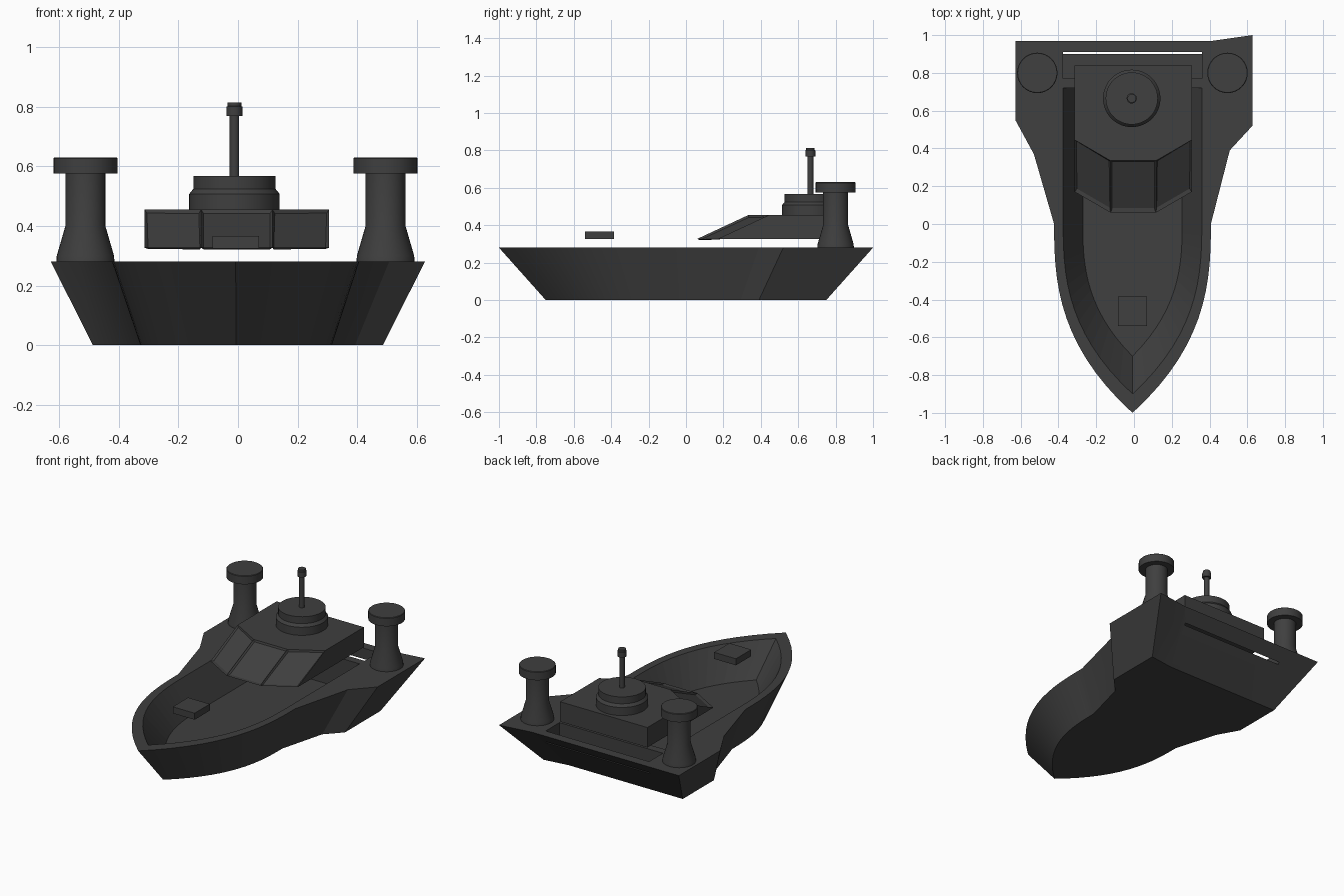
import bpy, bmesh, math

if "Cube" in bpy.data.objects:
    bpy.data.objects.remove(bpy.data.objects["Cube"])

grey = bpy.data.materials.new("dark_grey")
grey.diffuse_color = (0.05, 0.05, 0.05, 1)
grey.use_nodes = True
grey.node_tree.nodes["Principled BSDF"].inputs["Base Color"].default_value = grey.diffuse_color
CX = -0.008   # centreline of the boat


def finish(name, bm, smooth=False):
    bmesh.ops.recalc_face_normals(bm, faces=bm.faces)
    me = bpy.data.meshes.new(name)
    bm.to_mesh(me)
    bm.free()
    ob = bpy.data.objects.new(name, me)
    bpy.context.collection.objects.link(ob)
    me.materials.append(grey)
    if smooth:
        bpy.ops.object.select_all(action='DESELECT')
        bpy.context.view_layer.objects.active = ob
        ob.select_set(True)
        bpy.ops.object.shade_smooth_by_angle(angle=math.radians(30))
    return ob


def loft(low, high):
    """Closed solid between two matching outlines of 3D points."""
    bm = bmesh.new()
    a = [bm.verts.new(p) for p in low]
    b = [bm.verts.new(p) for p in high]
    bm.faces.new(a[::-1])
    bm.faces.new(b)
    n = len(a)
    for i in range(n):
        j = (i + 1) % n
        bm.faces.new((a[i], a[j], b[j], b[i]))
    return bm


def box(name, x0, x1, y0, y1, z0, z1):
    pts = [(x0, y0), (x1, y0), (x1, y1), (x0, y1)]
    return finish(name, loft([(*p, z0) for p in pts], [(*p, z1) for p in pts]))


def lathe(name, profile, cx, cy, n=32):
    bm = bmesh.new()
    rings = [[bm.verts.new((cx + r * math.cos(2 * math.pi * i / n),
                            cy + r * math.sin(2 * math.pi * i / n), z))
              for i in range(n)] for r, z in profile]
    bm.faces.new(rings[0])
    bm.faces.new(rings[-1])
    for a, b in zip(rings, rings[1:]):
        for i in range(n):
            j = (i + 1) % n
            bm.faces.new((a[i], a[j], b[j], b[i]))
    return finish(name, bm, True)


def bow(width, length, n=14):
    """Starboard bow curve, from the tip back to amidships."""
    ts = [1 - i / n for i in range(n + 1)]
    return [(width * (1 - t ** 2.65), -length * t) for t in ts]


def outline(curve, right, left):
    """Starboard curve, stern points, then the port curve back to the tip."""
    pts = curve + right + [(-x, y) for x, y in left[::-1] + curve[:0:-1]]
    return [(x + CX, y) for x, y in pts]


# Hull: flared from a narrower flat bottom, with wide stern shoulders
deck = outline(bow(0.415, 1.0),
               [(0.515, 0.39), (0.635, 0.52), (0.635, 1.0), (0.425, 0.97)],
               [(0.522, 0.37), (0.62, 0.55), (0.62, 0.97)])
hull = finish("hull", loft([(x * 0.775, y * 0.75, 0) for x, y in deck],
                           [(x, y, 0.28) for x, y in deck]), True)

# Sunken well with sloping sides, and shallow stern recess
rim = outline(bow(0.367, 0.9), [(0.367, 0.72)], [(0.367, 0.72)])
sole = outline(bow(0.263, 0.7), [(0.263, 0.72)], [(0.263, 0.72)])


def raise_rim(p, q, z0=0.09, z1=0.28, z2=0.32):
    k = (z2 - z0) / (z1 - z0)
    return (p[0] + (q[0] - p[0]) * k, p[1] + (q[1] - p[1]) * k, z2)


well = finish("well_cutter", loft([(*p, 0.09) for p in sole],
                                  [raise_rim(p, q) for p, q in zip(sole, rim)]))
recess = box("recess_cutter", CX - 0.367, CX + 0.367, 0.77, 0.91, 0.2, 0.4)
for cutter in (well, recess):
    m = hull.modifiers.new(cutter.name, 'BOOLEAN')
    m.operation, m.object, m.solver = 'DIFFERENCE', cutter, 'EXACT'
bpy.context.view_layer.update()
cut = bpy.data.meshes.new_from_object(
    hull.evaluated_get(bpy.context.evaluated_depsgraph_get()))
hull.modifiers.clear()
hull.data = cut
for cutter in (well, recess):
    bpy.data.objects.remove(cutter)

# Cabin with three raked, inset window panes
base = [(-0.31, 0.84), (-0.31, 0.17), (-0.12, 0.06), (0.12, 0.06), (0.31, 0.17), (0.31, 0.84)]
roof = [(x, y if y > 0.5 else y + 0.275) for x, y in base]
bm = loft([(x + CX * 0.5, y, 0.327) for x, y in base],
          [(x + CX * 0.5, y, 0.455) for x, y in roof])
bmesh.ops.recalc_face_normals(bm, faces=bm.faces)
panes = [f for f in bm.faces if f.normal.y < -0.2 and 0.1 < f.normal.z < 0.98]
bmesh.ops.inset_individual(bm, faces=panes, thickness=0.012, depth=-0.01)
finish("cabin", bm)

# Round roof turret and mast
lathe("roof_turret", [(0.152, 0.45), (0.152, 0.507), (0.138, 0.524), (0.138, 0.568)],
      -0.012, 0.665, 48)
lathe("mast", [(0.016, 0.56), (0.016, 0.768), (0.027, 0.768), (0.027, 0.8),
               (0.023, 0.802), (0.023, 0.814)], -0.012, 0.665, 20)

# Two flared stern towers with wide caps
tower = [(0.098, 0.275), (0.096, 0.30), (0.067, 0.40), (0.067, 0.576),
         (0.107, 0.576), (0.107, 0.627), (0.104, 0.63)]
for side, x in (("left", -0.512), ("right", 0.495)):
    lathe("stern_tower_" + side, tower, x, 0.80)

# Foredeck hatch box
box("foredeck_box", -0.085, 0.07, -0.54, -0.385, 0.325, 0.367)
